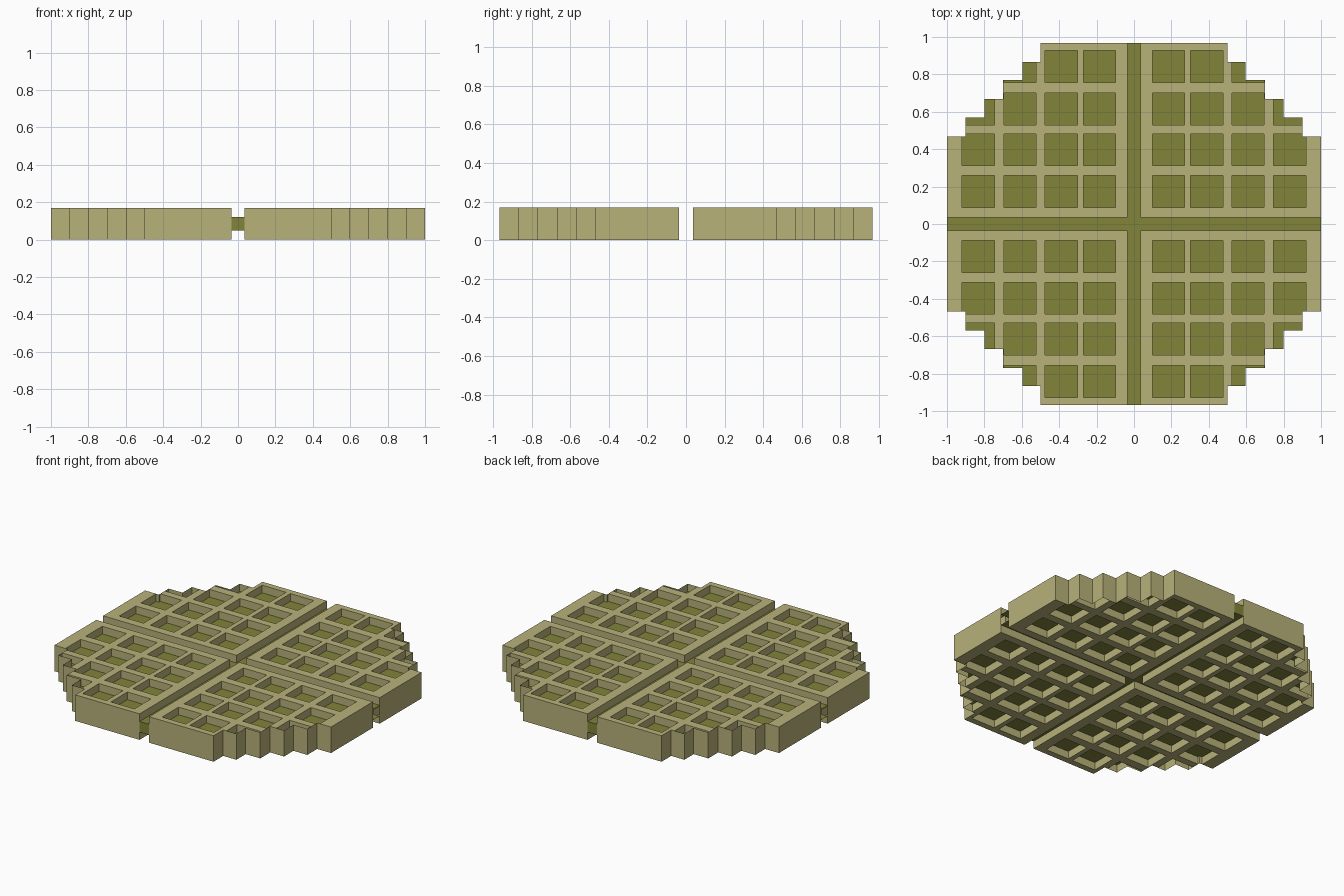
import bpy, bmesh

if "Cube" in bpy.data.objects:
    bpy.data.objects.remove(bpy.data.objects["Cube"])

TOP, CORE_LO, CORE_HI, GAP = 0.17, 0.05, 0.12, 0.035
# stepped outline: at each x limit, the y limit
STEP_X = [0.5, 0.595, 0.7, 0.8, 0.9, 1.0]
STEP_Y = [0.967, 0.867, 0.77, 0.667, 0.57, 0.468]
# pocket spans, repeated in all four quadrants
POCKET_X = [(0.10, 0.27), (0.302, 0.475), (0.523, 0.695), (0.745, 0.92)]
POCKET_Y = [(0.088, 0.258), (0.312, 0.482), (0.53, 0.70), (0.757, 0.927)]


def material(name, rgb):
    m = bpy.data.materials.new(name)
    m.diffuse_color = (*rgb, 1)
    m.use_nodes = True
    m.node_tree.nodes["Principled BSDF"].inputs["Base Color"].default_value = m.diffuse_color
    return m


def cuts(spans, steps):
    half = {GAP, *steps, *(v for s in spans for v in s)}
    return sorted(half | {-v for v in half})


def kind(x, y):
    """Which part of the plan lies at this point."""
    x, y = abs(x), abs(y)
    limit = next((b for a, b in zip(STEP_X, STEP_Y) if x < a), 0)
    if y > limit:
        return "outside"
    if min(x, y) < GAP:
        return "groove"
    if any(a < x < b for a, b in POCKET_X) and any(a < y < b for a, b in POCKET_Y):
        return "pocket"
    return "rib"


xs, ys = cuts(POCKET_X, STEP_X), cuts(POCKET_Y, STEP_Y)
meshes = {"batter_ribs": bmesh.new(), "batter_core": bmesh.new()}


def quad(part, points):
    bm = meshes[part]
    bm.faces.new([bm.verts.new(p) for p in points])


def wall(part, p, q, lo, hi):
    quad(part, [(*p, lo), (*q, lo), (*q, hi), (*p, hi)])


for x0, x1 in zip(xs, xs[1:]):
    for y0, y1 in zip(ys, ys[1:]):
        cx, cy = (x0 + x1) / 2, (y0 + y1) / 2
        here = kind(cx, cy)
        if here == "outside":
            continue
        # upper and lower surfaces
        part = "batter_ribs" if here == "rib" else "batter_core"
        lo, hi = (0, TOP) if here == "rib" else (CORE_LO, CORE_HI)
        ring = [(x0, y0), (x1, y0), (x1, y1), (x0, y1)]
        quad(part, [(*p, hi) for p in ring])
        quad(part, [(*p, lo) for p in reversed(ring)])
        # walls on each side of the cell, facing outward
        for i in range(4):
            p, q = ring[i], ring[(i + 1) % 4]
            mx, my = (p[0] + q[0]) / 2, (p[1] + q[1]) / 2
            there = kind(mx + (mx > cx + 1e-6) * .001 - (mx < cx - 1e-6) * .001,
                         my + (my > cy + 1e-6) * .001 - (my < cy - 1e-6) * .001)
            if there == "outside":
                if here == "groove":
                    wall("batter_core", p, q, CORE_LO, CORE_HI)
                else:
                    wall("batter_ribs", p, q, 0, TOP)
            elif here == "rib" and there != "rib":
                wall("batter_ribs", p, q, CORE_HI, TOP)
                wall("batter_ribs", p, q, 0, CORE_LO)

colours = {"batter_ribs": material("pale batter", (0.48, 0.445, 0.195)),
           "batter_core": material("dark olive batter", (0.22, 0.23, 0.042))}
for name, bm in meshes.items():
    bmesh.ops.remove_doubles(bm, verts=bm.verts, dist=1e-5)
    me = bpy.data.meshes.new(name)
    bm.to_mesh(me)
    bm.free()
    me.materials.append(colours[name])
    bpy.context.collection.objects.link(bpy.data.objects.new(name, me))
